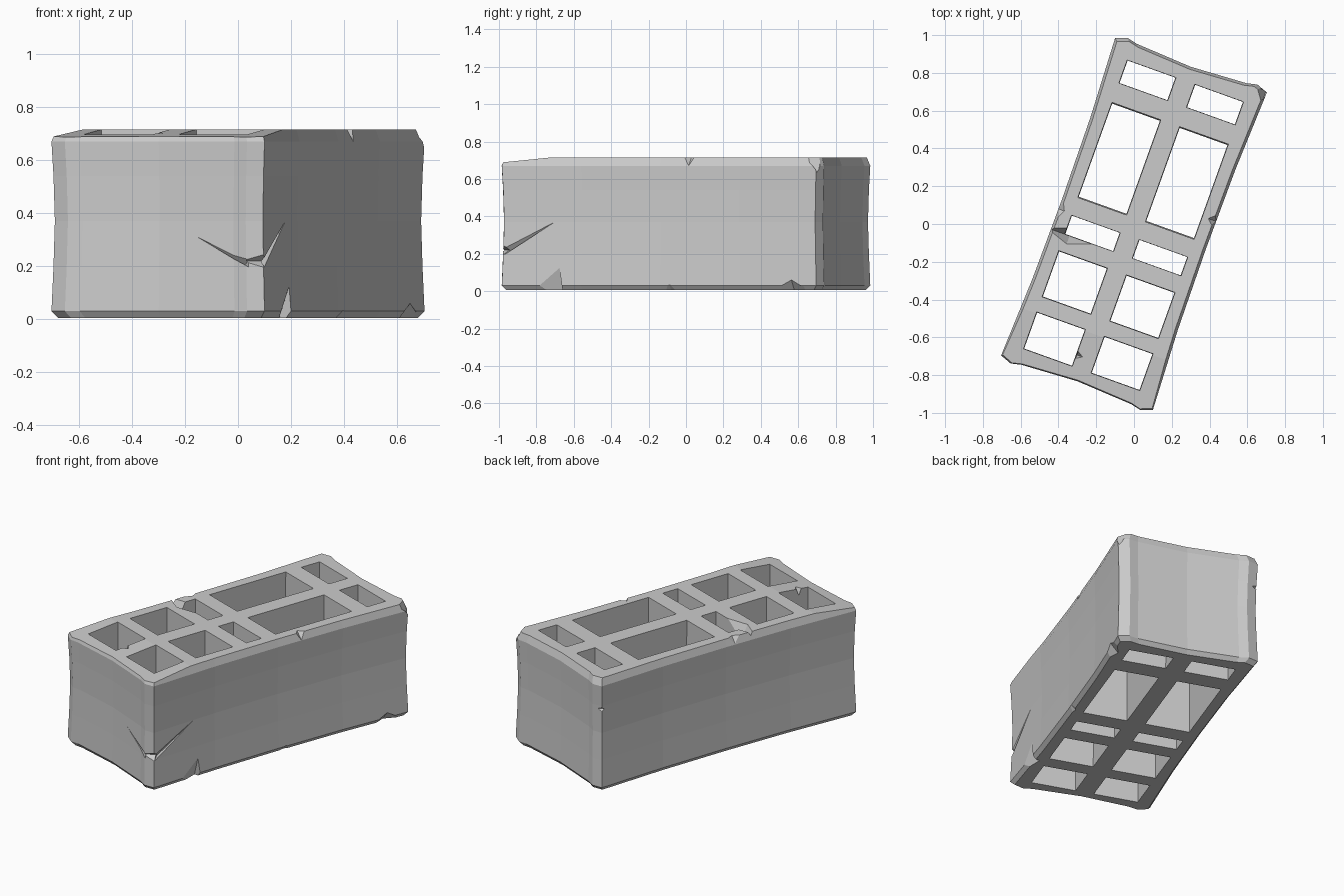
import bpy, bmesh
from mathutils import Vector

if "Cube" in bpy.data.objects:
    bpy.data.objects.remove(bpy.data.objects["Cube"])

# Block axes: U runs across the block, V along it
U = Vector((0.941, -0.338, 0))
V = Vector((0.338, 0.941, 0))
HEIGHT = 0.715


def place(u, v, z):
    return U * u + V * v + Vector((0, 0, z))


def make_object(name, bm):
    bmesh.ops.recalc_face_normals(bm, faces=bm.faces)
    mesh = bpy.data.meshes.new(name)
    bm.to_mesh(mesh)
    bm.free()
    obj = bpy.data.objects.new(name, mesh)
    bpy.context.collection.objects.link(obj)
    return obj


def rings_solid(name, rings):
    """Closed solid skinned through a stack of equal-length rings."""
    bm = bmesh.new()
    loops = [[bm.verts.new(place(*p)) for p in ring] for ring in rings]
    n = len(loops[0])
    for a, b in zip(loops, loops[1:]):
        for i in range(n):
            j = (i + 1) % n
            bm.faces.new((a[i], a[j], b[j], b[i]))
    bm.faces.new(loops[0])
    bm.faces.new(loops[-1])
    return make_object(name, bm)


def hull_solid(name, points):
    bm = bmesh.new()
    for p in points:
        bm.verts.new(place(*p))
    bmesh.ops.convex_hull(bm, input=bm.verts)
    return make_object(name, bm)


def cut(cutter):
    cutter.hide_render = True
    mod = body.modifiers.new(cutter.name, 'BOOLEAN')
    mod.operation = 'DIFFERENCE'
    mod.solver = 'EXACT'
    mod.object = cutter
    bpy.context.view_layer.objects.active = body
    bpy.ops.object.modifier_apply(modifier=mod.name)
    bpy.data.objects.remove(cutter, do_unlink=True)


def chip(u, v, z, du, dv, dz):
    """Knock a diamond-shaped wedge out of an edge."""
    cut(hull_solid("chip_cutter", [
        (u + s * a, v + s * b, z + s * c) for s in (-1, 1)
        for a, b, c in ((du, 0, 0), (0, dv, 0), (0, 0, dz))]))


# Outer body: chamfered corners, sides worn slightly hollow
quarter = [(0.403, 0.0), (0.408, 0.45), (0.427, 0.893),
           (0.365, 0.916), (0.31, 0.903), (0.0, 0.885)]
outline = quarter + [(-u, v) for u, v in quarter[-2::-1]]
outline += [(-u, -v) for u, v in outline[1:-1]]
levels = [(0.005, 0.02), (0.03, 0.0), (0.2, 0.006), (0.37, 0.01),
          (0.54, 0.006), (0.67, 0.0), (HEIGHT, 0.015)]
body = rings_solid("hollow_block", [
    [(u * (1 - inset / 0.42), v * (1 - inset / 0.91), z) for u, v in outline]
    for z, inset in levels])

# Two columns of openings, five rows, narrowing slightly downward
rows = [(-0.82, -0.612), (-0.528, -0.267), (-0.174, -0.068),
        (0.03, 0.568), (0.675, 0.805)]
for v0, v1 in rows:
    for side in (-1, 1):
        def ring(z, shrink):
            cu, cv = 0.19 * side, (v0 + v1) / 2
            hu, hv = 0.138 * shrink, (v1 - v0) / 2 * shrink
            return [(cu + a * hu, cv + b * hv, z)
                    for a, b in ((-1, -1), (1, -1), (1, 1), (-1, 1))]
        cut(rings_solid("opening_cutter", [ring(-0.1, 0.97), ring(0.9, 1.0)]))

# Top dips toward the front end
cut(hull_solid("front_dip_cutter", [
    (u, v, z) for u in (-0.6, 0.6)
    for v, low in ((-0.62, HEIGHT), (-0.95, 0.683)) for z in (low, 0.9)]))

# Crack around the front right corner: one tapering branch per face
for tip, mouth in (((0.055, -0.889), (0.38, -0.92)),
                   ((0.405, -0.6), (0.42, -0.88))):
    u, v = mouth
    cut(hull_solid("crack_cutter", [
        (*tip, 0.37), (u - 0.04, v + 0.04, 0.2),
        (u + 0.04, v - 0.04, 0.19), (u + 0.04, v - 0.04, 0.26)]))
chip(0.42, -0.91, 0.22, 0.07, 0.07, 0.035)

# Deep broken flake on the right side's bottom edge
cut(hull_solid("flake_cutter", [
    (0.44, -0.575, 0.21), (0.45, -0.82, -0.02),
    (0.45, -0.54, -0.02), (0.36, -0.565, -0.02)]))

# Smaller chips along the edges
chip(0.41, 0.16, HEIGHT, 0.05, 0.045, 0.05)     # right top edge
chip(0.41, 0.05, 0.0, 0.04, 0.11, 0.04)         # right bottom edge
chip(0.42, 0.75, 0.0, 0.05, 0.12, 0.06)         # right bottom, far end
chip(0.42, 0.90, HEIGHT, 0.05, 0.07, 0.09)      # back right top corner
chip(0.43, 0.92, 0.44, 0.03, 0.04, 0.09)        # back right corner
chip(-0.42, 0.91, 0.52, 0.04, 0.04, 0.03)       # back left corner
chip(-0.41, -0.06, HEIGHT, 0.04, 0.08, 0.05)    # left top edge
chip(-0.30, -0.175, HEIGHT, 0.13, 0.045, 0.09)  # inner cross wall
chip(-0.05, -0.755, HEIGHT, 0.04, 0.025, 0.06)  # middle rib
